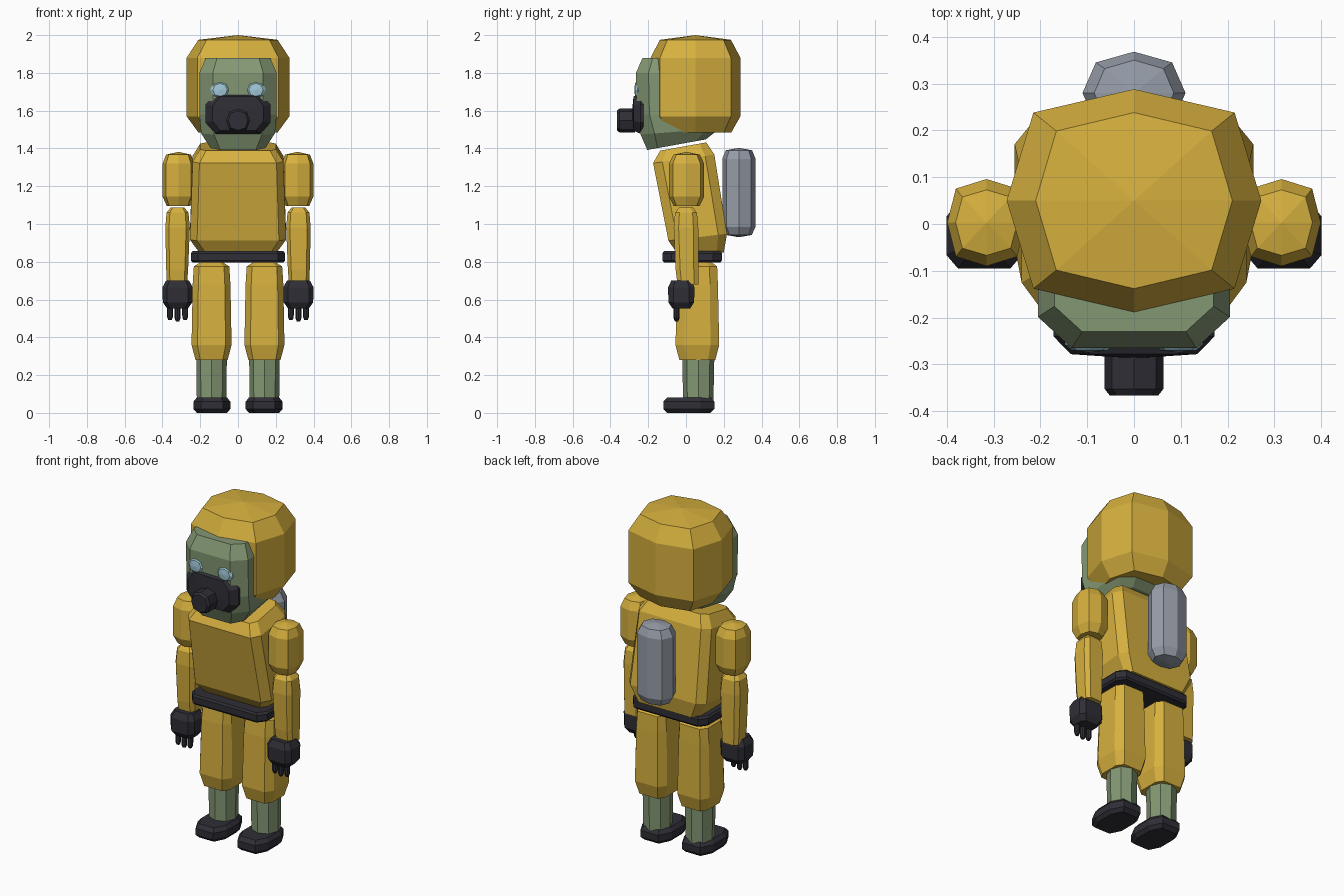
import bpy, bmesh
from mathutils import Vector


def mat(name, r, g, b):
    m = bpy.data.materials.new(name)
    m.diffuse_color = [((c / 255 + 0.055) / 1.055) ** 2.4 for c in (r, g, b)] + [1]
    return m


yellow = mat("suit yellow", 214, 176, 62)
green = mat("rubber green", 132, 152, 116)
dark = mat("dark rubber", 47, 46, 54)
grey = mat("tank grey", 150, 157, 168)
glass = mat("lens blue", 160, 200, 216)


def octagon(k):
    """Unit octagon with corners on the axes; k sets how full the diagonals are."""
    return [(1, 0), (k, k), (0, 1), (-k, k), (-1, 0), (-k, -k), (0, -1), (k, -k)]


def chamfered(a, b):
    """Unit square with its corners cut."""
    return [(1, -a), (1, a), (b, 1), (-b, 1), (-1, a), (-1, -a), (-b, -1), (b, -1)]


ROUND = octagon(0.74)
FULL = octagon(0.79)
FLAT = chamfered(0.6, 0.7)
BOX = chamfered(0.7, 0.85)


def loft(name, m, section, rings, axis="z", side=1):
    """Skin rings of (centre u, half u, centre v, half v, height, optional slope)."""
    bm = bmesh.new()
    loops = []
    for cu, hu, cv, hv, h, *slope in rings:
        tilt = slope[0] if slope else 0
        loop = []
        for u, v in section:
            p = (side * cu + u * hu, cv + v * hv, h + tilt * v * hv)
            if axis == "y":
                p = (p[0], p[2], p[1])
            loop.append(bm.verts.new(p))
        loops.append(loop)
    n = len(section)
    for a, b in zip(loops, loops[1:]):
        for i in range(n):
            j = (i + 1) % n
            bm.faces.new((a[i], a[j], b[j], b[i]))
    bm.faces.new(loops[0])
    bm.faces.new(loops[-1])
    bmesh.ops.remove_doubles(bm, verts=bm.verts, dist=0.0005)
    bmesh.ops.recalc_face_normals(bm, faces=bm.faces)
    me = bpy.data.meshes.new(name)
    bm.to_mesh(me)
    bm.free()
    me.materials.append(m)
    ob = bpy.data.objects.new(name, me)
    bpy.context.collection.objects.link(ob)
    return ob


# Hood
loft("hood", yellow, FULL, [
    (0, 0.21, 0.05, 0.19, 1.485), (0, 0.272, 0.05, 0.238, 1.57),
    (0, 0.272, 0.05, 0.238, 1.88), (0, 0.21, 0.05, 0.188, 1.975),
    (0, 0, 0.05, 0, 2.0)])

# Green face and neck
loft("face", green, chamfered(0.65, 0.65), [
    (0, 0.145, -0.05, 0.155, 1.42, 0.18), (0, 0.195, -0.03, 0.21, 1.49, 0.08),
    (0, 0.205, -0.07, 0.19, 1.58), (0, 0.205, -0.075, 0.19, 1.80),
    (0, 0.17, -0.075, 0.155, 1.88)])

# Breathing mask and filter
loft("mask", dark, chamfered(0.45, 0.7), [
    (0, 0.172, 1.585, 0.108, -0.225), (0, 0.172, 1.585, 0.108, -0.24),
    (0, 0.135, 1.585, 0.09, -0.278), (0, 0.0, 1.585, 0.0, -0.287)], axis="y")
loft("filter", dark, ROUND, [
    (0, 0.063, 1.548, 0.063, -0.27), (0, 0.063, 1.548, 0.063, -0.352),
    (0, 0.052, 1.548, 0.052, -0.366)], axis="y")

# Torso, leaning forward, and belt
loft("torso", yellow, BOX, [
    (0, 0.205, 0.075, 0.125, 0.85), (0, 0.255, 0.062, 0.155, 0.93, 0.12),
    (0, 0.24, -0.012, 0.162, 1.345, 0.14), (0, 0.2, -0.015, 0.122, 1.41, 0.18)])
loft("belt", dark, BOX, [
    (0, 0.24, 0.033, 0.15, 0.797), (0, 0.25, 0.033, 0.158, 0.808),
    (0, 0.25, 0.033, 0.158, 0.845), (0, 0.24, 0.033, 0.15, 0.856)])

# Air tank
loft("air_tank", grey, ROUND, [
    (0, 0, 0.28, 0, 0.93), (0, 0.085, 0.28, 0.068, 0.942),
    (0, 0.11, 0.28, 0.088, 0.985), (0, 0.11, 0.28, 0.088, 1.345),
    (0, 0.085, 0.28, 0.07, 1.39), (0, 0, 0.28, 0, 1.403)])

for s, tag in ((1, "left"), (-1, "right")):
    # Eye lens
    loft(f"{tag}_lens", glass, ROUND, [
        (0.095, 0.052, 1.71, 0.046, -0.235), (0.095, 0.052, 1.71, 0.046, -0.258),
        (0.095, 0.038, 1.71, 0.034, -0.27), (0.095, 0, 1.71, 0, -0.274)],
        axis="y", side=s)

    # Arm
    loft(f"{tag}_upper_arm", yellow, octagon(0.78), [
        (0.315, 0.062, 0.003, 0.068, 1.095), (0.315, 0.084, 0.003, 0.093, 1.145),
        (0.315, 0.084, 0.003, 0.093, 1.32), (0.315, 0.066, 0.003, 0.07, 1.367),
        (0.315, 0, 0.003, 0, 1.382)], side=s)
    loft(f"{tag}_forearm", yellow, FLAT, [
        (0.323, 0.053, 0.01, 0.055, 0.68), (0.322, 0.058, 0.005, 0.06, 0.76),
        (0.32, 0.065, 0.0, 0.065, 0.98), (0.32, 0.058, 0.0, 0.058, 1.06),
        (0.32, 0.036, 0.0, 0.036, 1.088)], side=s)

    # Gloved hand and fingers
    loft(f"{tag}_hand", dark, FLAT, [
        (0.32, 0.055, -0.025, 0.047, 0.553), (0.32, 0.078, -0.025, 0.068, 0.585),
        (0.32, 0.08, -0.025, 0.07, 0.665), (0.32, 0.06, -0.025, 0.052, 0.702)], side=s)
    for i in range(3):
        x = 0.28 + 0.04 * i
        low = 0.485 if i == 1 else 0.492
        loft(f"{tag}_finger_{i + 1}", dark, ROUND, [
            (x, 0.009, -0.05, 0.009, low), (x, 0.015, -0.05, 0.015, low + 0.015),
            (x, 0.016, -0.05, 0.016, 0.57)], side=s)

    # Leg, boot and shoe
    loft(f"{tag}_leg", yellow, FLAT, [
        (0.14, 0.085, 0.06, 0.095, 0.28), (0.14, 0.106, 0.06, 0.116, 0.36),
        (0.14, 0.1, 0.062, 0.107, 0.68), (0.14, 0.094, 0.065, 0.1, 0.775),
        (0.14, 0.06, 0.065, 0.07, 0.797)], side=s)
    loft(f"{tag}_boot", green, octagon(0.72), [
        (0.14, 0.078, 0.065, 0.08, 0.06), (0.14, 0.081, 0.065, 0.085, 0.29)], side=s)
    loft(f"{tag}_shoe", dark, chamfered(0.45, 0.6), [
        (0.138, 0.08, 0.015, 0.115, 0.0), (0.138, 0.097, 0.015, 0.135, 0.02),
        (0.138, 0.097, 0.015, 0.135, 0.06), (0.138, 0.08, 0.015, 0.115, 0.082)], side=s)
